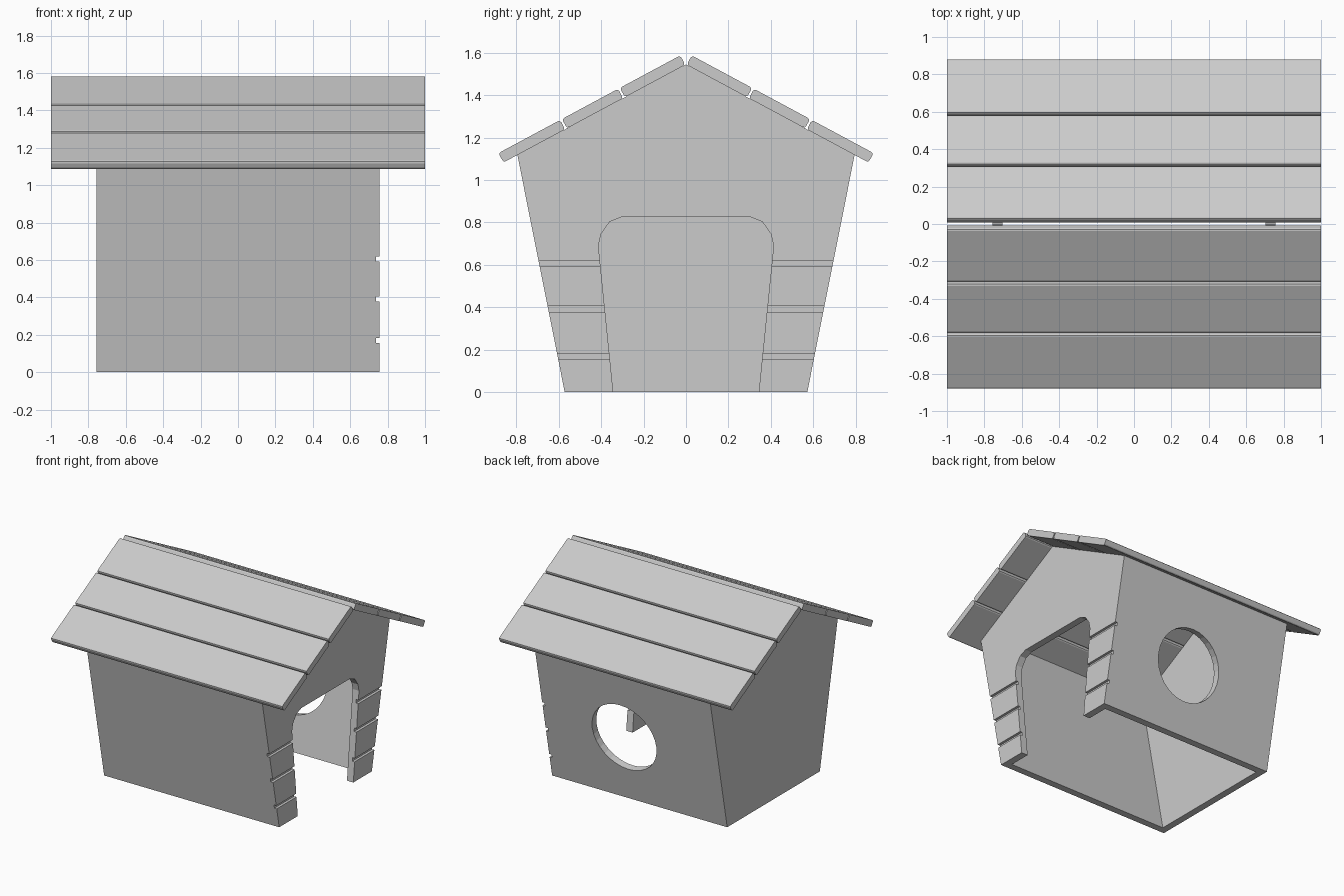
import bpy, bmesh, math
from mathutils import Vector

if "Cube" in bpy.data.objects:
    bpy.data.objects.remove(bpy.data.objects["Cube"])


def prism(name, pts, x0, x1):
    """Extrude a (y, z) outline along x."""
    bm = bmesh.new()
    face = bm.faces.new([bm.verts.new((x0, y, z)) for y, z in pts])
    ext = bmesh.ops.extrude_face_region(bm, geom=[face])
    moved = [v for v in ext["geom"] if isinstance(v, bmesh.types.BMVert)]
    bmesh.ops.translate(bm, verts=moved, vec=(x1 - x0, 0, 0))
    bmesh.ops.recalc_face_normals(bm, faces=bm.faces[:])
    me = bpy.data.meshes.new(name)
    bm.to_mesh(me)
    bm.free()
    ob = bpy.data.objects.new(name, me)
    bpy.context.collection.objects.link(ob)
    return ob


def mirrored(half):
    """Complete a right-hand outline (bottom to top) with its left side."""
    return half + [(-y, z) for y, z in reversed(half) if y > 1e-6]


def cut(target, cutter):
    mod = target.modifiers.new(cutter.name, 'BOOLEAN')
    mod.object = cutter
    mod.operation = 'DIFFERENCE'
    mod.solver = 'EXACT'
    cutter.hide_render = True
    cutter.hide_set(True)
    cutter.display_type = 'WIRE'


W, T = 0.757, 0.055           # half length, wall thickness
LEAN = (0.795 - 0.572) / 1.12  # outward lean of the side walls

# House walls, hollowed out and open below and above
walls = prism("house_walls", mirrored([(0.572, 0), (0.795, 1.118), (0, 1.545)]), -W, W)
inner = [(0.572 - T + LEAN * z, z) for z in (-0.1, 1.7)]
cut(walls, prism("interior_cutter", mirrored(inner), -W + T, W - T))

# Doorway in the +x end
door = [(0.333, -0.1), (0.41, 0.66), (0.413, 0.69), (0.401, 0.745),
        (0.36, 0.803), (0.30, 0.827)]
cut(walls, prism("door_cutter", mirrored(door), W - 2 * T + 0.01, W + 0.1))

# Plank grooves beside the doorway
for i, z in enumerate((0.169, 0.392, 0.606)):
    h = 0.0135
    cut(walls, prism(f"groove_cutter_{i}",
                     [(-1, z - h), (1, z - h), (1, z + h), (-1, z + h)], W - 0.02, W + 0.1))

# Round window in the +y side
z = 0.525
bpy.ops.mesh.primitive_cylinder_add(vertices=32, radius=0.277, depth=0.3,
                                    location=(0.06, 0.572 + LEAN * z, z))
window = bpy.context.object
window.name = "window_cutter"
window.rotation_euler = Vector((0, 1, -LEAN)).to_track_quat('Z', 'Y').to_euler()
cut(walls, window)

# Roof boards: soft-edged planks laid down each slope
slope = math.atan2(1.545 - 1.118, 0.795)
t = Vector((math.cos(slope), -math.sin(slope)))
n = Vector((math.sin(slope), math.cos(slope)))


def board_outline(s0, s1, thick=0.05, r=0.012):
    pts = []
    corners = [(s1 - r, r, -90), (s1 - r, thick - r, 0),
               (s0 + r, thick - r, 90), (s0 + r, r, 180)]
    for s, d, a0 in corners:
        for k in range(3):
            a = math.radians(a0 + 45 * k)
            p = t * (s + r * math.cos(a)) + n * (d + r * math.sin(a))
            pts.append((p.x, 1.545 + p.y))
    return pts


for side, label in ((1, "back"), (-1, "front")):
    for i, (s0, s1) in enumerate(((0.004, 0.327), (0.337, 0.637), (0.647, 0.977))):
        outline = [(side * y, z) for y, z in board_outline(s0, s1)]
        prism(f"roof_board_{label}_{i}", outline, -1, 1)
